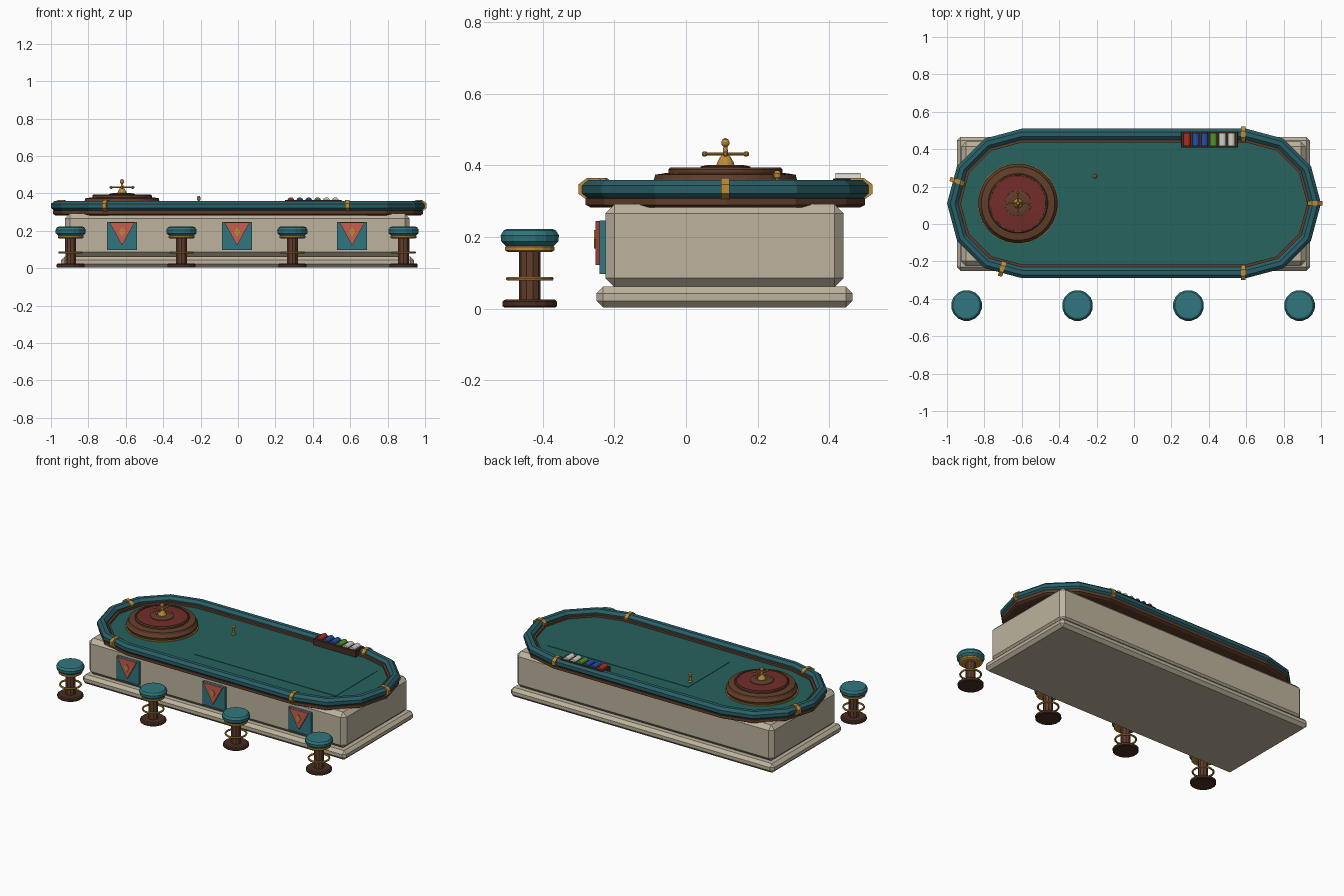
import bpy, bmesh, math
from math import sin, cos, pi, radians

if "Cube" in bpy.data.objects:
    bpy.data.objects.remove(bpy.data.objects["Cube"])

CY = 0.11  # table centre in y

def mat(name, c):
    m = bpy.data.materials.new(name)
    m.diffuse_color = (*c, 1)
    m.use_nodes = True
    m.node_tree.nodes["Principled BSDF"].inputs["Base Color"].default_value = m.diffuse_color
    return m

STONE = mat("stone", (.51, .45, .34))
RAIL = mat("teal_leather", (.022, .115, .135))
FELT = mat("felt", (.02, .125, .11))
SEAT = mat("seat_teal", (.03, .18, .21))
WOOD = mat("wood", (.12, .048, .024))
DARK = mat("dark_wood", (.065, .026, .016))
RED = mat("red", (.17, .026, .023))
CORAL = mat("coral", (.58, .11, .08))
GOLD = mat("gold", (.5, .26, .04))
CHIPS = [mat("chip_" + n, c) for n, c in (
    ("red", (.4, .03, .02)), ("blue", (.02, .08, .4)), ("blue_b", (.02, .08, .4)),
    ("green", (.08, .3, .03)), ("white", (.65, .65, .6)), ("white_b", (.65, .65, .6)))]

def finish(name, bm, m, loc=(0, 0, 0), rot=(0, 0, 0)):
    bmesh.ops.recalc_face_normals(bm, faces=bm.faces)
    me = bpy.data.meshes.new(name)
    bm.to_mesh(me)
    bm.free()
    me.materials.append(m)
    o = bpy.data.objects.new(name, me)
    o.location, o.rotation_euler = loc, rot
    bpy.context.collection.objects.link(o)
    return o

def skin(name, rings, m, closed=False, **kw):
    """Join equal point rings; cap the ends unless the profile is closed."""
    bm = bmesh.new()
    vs = [[bm.verts.new(p) for p in r] for r in rings]
    n = len(vs[0])
    pairs = list(zip(vs, vs[1:])) + ([(vs[-1], vs[0])] if closed else [])
    for a, b in pairs:
        for i in range(n):
            j = (i + 1) % n
            bm.faces.new((a[i], a[j], b[j], b[i]))
    if not closed:
        bm.faces.new(vs[0])
        bm.faces.new(vs[-1])
    return finish(name, bm, m, **kw)

def lathe(name, prof, m, loc, segs=16, closed=False, rot=(0, 0, 0), sy=1):
    rings = [[(r * cos(2 * pi * (i + .5) / segs), sy * r * sin(2 * pi * (i + .5) / segs), z)
              for i in range(segs)] for r, z in prof]
    return skin(name, rings, m, closed, loc=loc, rot=rot)

def oval(name, prof, m, closed=False, half=.6, n=6):
    """Stadium-shaped loft; profile points are (end radius, z)."""
    rings = []
    for r, z in prof:
        ring = []
        for s, a0 in ((1, -pi / 2), (-1, pi / 2)):
            for i in range(n + 1):
                a = a0 + pi * i / n
                ring.append((s * half + r * cos(a), CY + r * sin(a), z))
        rings.append(ring)
    return skin(name, rings, m, closed)

def box(name, x0, x1, y0, y1, z0, z1, m, bevel=0):
    bm = bmesh.new()
    bmesh.ops.create_cube(bm, size=1)
    bmesh.ops.scale(bm, vec=(x1 - x0, y1 - y0, z1 - z0), verts=bm.verts)
    if bevel:
        bmesh.ops.bevel(bm, geom=bm.edges[:], offset=bevel, segments=1, affect='EDGES', profile=.5)
    return finish(name, bm, m, loc=((x0 + x1) / 2, (y0 + y1) / 2, (z0 + z1) / 2))

def plate(name, pts, y0, y1, m, loc):
    """Flat shape in x-z with thickness in y."""
    return skin(name, [[(x, y, z) for x, z in pts] for y in (y0, y1)], m, loc=loc)

# stone base
box("plinth", -.947, .94, -.25, .465, .003, .062, STONE, .019)
box("base_body", -.925, .918, -.225, .44, .06, .292, STONE, .026)

# table top
oval("wood_apron", [(.375, .282), (.39, .29), (.39, .308), (.345, .312), (.345, .336),
                    (.326, .336), (.326, .318)], WOOD)
oval("felt", [(.33, .3), (.33, .323)], FELT)
box("felt_layout", -.24, .77, -.1, .32, .318, .326, FELT)
oval("padded_rail", [(.37 + .032 * cos(pi * (k + .5) / 4), .333 + .029 * sin(pi * (k + .5) / 4))
                     for k in range(8)], RAIL, closed=True)

# gold straps around the rail: (x, y offset, outward angle)
for i, (x, y, a) in enumerate(((.585, .37, 90), (.968, 0, 0), (.585, -.37, -90),
                               (-.705, -.35, -107), (-.945, .118, 161))):
    lathe(f"rail_strap_{i}", [(.044, -.012), (.044, .012)], GOLD, (x, CY + y, .334), 8,
          rot=(pi / 2, 0, radians(a)), sy=.75)

# spinning wheel
W = (-.62, CY, 0)
lathe("wheel_gold_trim", [(.215, .32), (.215, .329)], GOLD, W, 32)
lathe("wheel_bowl", [(.205, .32), (.212, .345), (.2, .362), (.197, .374), (.165, .379)], WOOD, W, 32)
lathe("wheel_rim", [(.16, .37), (.16, .388), (.155, .394), (.149, .394), (.146, .37)],
      WOOD, W, 32, closed=True)
lathe("wheel_red_ring", [(.15, .37), (.15, .389), (.07, .393)], RED, W, 32)
lathe("wheel_hub", [(.072, .38), (.07, .397), (.05, .401)], WOOD, W, 24)
lathe("wheel_turret", [(.027, .398), (.024, .408), (.015, .424), (.008, .43), (.006, .452),
                       (.011, .458), (.012, .465), (.008, .473), (.002, .476)], GOLD, W, 12)
for k in range(2):
    r = (pi / 2, 0, k * pi / 2)
    lathe(f"wheel_handle_{k}", [(.004, -.06), (.004, .06)], GOLD, (-.62, CY, .432), 8, rot=r)
    for s in (-1, 1):
        d = .058 * s
        lathe(f"handle_knob_{k}_{s}", [(.004, -.008), (.008, -.003), (.008, .003), (.004, .008)], GOLD,
              (-.62 + d * k, CY + d * (1 - k), .432), 8, rot=r)

# win marker
lathe("marker", [(.013, .32), (.013, .33), (.006, .336), (.005, .362), (.01, .368),
                 (.011, .378), (.005, .386)], GOLD, (-.21, .255, 0), 12)

# chip tray
box("chip_tray", .25, .556, .41, .495, .32, .364, DARK, .003)
for i, m in enumerate(CHIPS):
    lathe(f"chip_row_{i}", [(.019, -.035), (.019, .035)], m, (.283 + .0475 * i, .452, .36), 12,
          rot=(pi / 2, 0, 0))

# front banners
for i, x in enumerate((-.62, -.005, .61)):
    loc = (x, 0, 0)
    plate(f"banner_{i}", [(-.08, .097), (.08, .097), (.08, .246), (-.08, .246)], -.241, -.222, SEAT, loc)
    plate(f"banner_pennant_{i}", [(-.068, .245), (0, .122), (.068, .245)], -.252, -.238, CORAL, loc)
    plate(f"banner_diamond_{i}", [(0, .168), (.018, .195), (0, .22), (-.018, .195)],
          -.257, -.25, GOLD, loc)

# stools
for i, x in enumerate((-.895, -.302, .291, .885)):
    p = (x, -.436, 0)
    lathe(f"stool_foot_{i}", [(.072, .003), (.077, .007), (.077, .02), (.07, .026)], DARK, p)
    lathe(f"stool_post_{i}", [(.03, .02), (.03, .165)], WOOD, p, 10)
    lathe(f"stool_collar_{i}", [(.062, .158), (.07, .163), (.07, .172), (.065, .178)], GOLD, p)
    lathe(f"stool_seat_{i}", [(.068, .175), (.081, .187), (.083, .205), (.074, .219), (.066, .222)],
          SEAT, p)
    lathe(f"stool_foot_ring_{i}", [(.062 + .006 * cos(k * pi / 3), .084 + .006 * sin(k * pi / 3))
                                   for k in range(6)], GOLD, p, closed=True)
